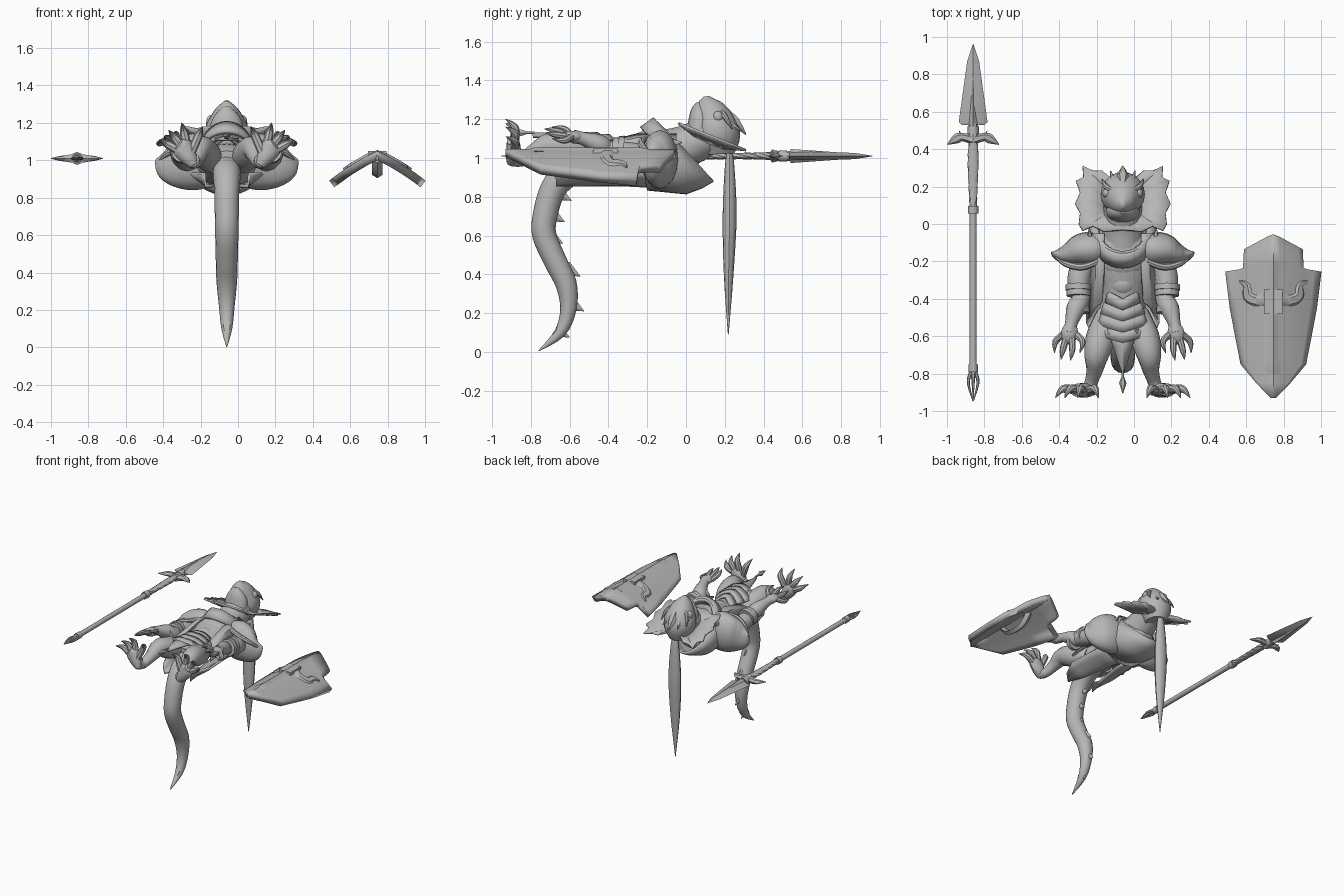
import bpy, bmesh, math
from mathutils import Vector, Matrix, Euler

CX = -0.06  # body centre line
grey = bpy.data.materials.new("stone_grey")
grey.diffuse_color = (0.47, 0.47, 0.47, 1)


def finish(name, bm, angle=40):
    bmesh.ops.recalc_face_normals(bm, faces=bm.faces)
    me = bpy.data.meshes.new(name)
    bm.to_mesh(me)
    bm.free()
    ob = bpy.data.objects.new(name, me)
    bpy.context.collection.objects.link(ob)
    me.materials.append(grey)
    bpy.ops.object.select_all(action='DESELECT')
    ob.select_set(True)
    bpy.context.view_layer.objects.active = ob
    bpy.ops.object.shade_smooth_by_angle(angle=math.radians(angle))
    return ob


def spline(pts, k):
    """Catmull-Rom interpolation of tuples."""
    out = []
    for i in range(len(pts) - 1):
        a, b, c, d = (Vector(pts[max(0, min(len(pts) - 1, j))]) for j in (i - 1, i, i + 1, i + 2))
        for s in range(k):
            t = s / k
            out.append(0.5 * (2 * b + (c - a) * t + (2 * a - 5 * b + 4 * c - d) * t * t
                              + (3 * b - a - 3 * c + d) * t ** 3))
    return out + [Vector(pts[-1])]


def tube(name, pts, n=12, k=4, ref=(1, 0, 0), twist=0):
    """Loft along (x, y, z, r[, r2]); r lies along ref."""
    pts = spline([p if len(p) == 5 else (*p, p[3]) for p in pts], k)
    bm, rings = bmesh.new(), []
    for i, p in enumerate(pts):
        c = Vector(p[:3])
        t = Vector(pts[min(i + 1, len(pts) - 1)][:3]) - Vector(pts[max(i - 1, 0)][:3])
        t.normalize()
        a = (Vector(ref) - t * t.dot(Vector(ref))).normalized()
        b = t.cross(a)
        ring = []
        for j in range(n):
            w = 2 * math.pi * j / n + twist * i
            ring.append(bm.verts.new(c + a * max(p[3], .001) * math.cos(w) + b * max(p[4], .001) * math.sin(w)))
        rings.append(ring)
    for r, q in zip(rings, rings[1:]):
        for j in range(n):
            bm.faces.new((r[j], r[(j + 1) % n], q[(j + 1) % n], q[j]))
    bm.faces.new(rings[0])
    bm.faces.new(rings[-1])
    return finish(name, bm)


def sheet(name, rows, thick, closed=False):
    """Grid surface through rows of points, given thickness."""
    bm = bmesh.new()
    g = [[bm.verts.new(p) for p in r] for r in rows]
    m = len(g[0])
    for r, q in zip(g, g[1:]):
        for j in range(m if closed else m - 1):
            bm.faces.new((r[j], r[(j + 1) % m], q[(j + 1) % m], q[j]))
    ob = finish(name, bm, 35)
    mod = ob.modifiers.new("thickness", 'SOLIDIFY')
    mod.thickness, mod.offset = thick, 0
    return ob


def ball(name, loc, rad, rot=(0, 0, 0), seg=20):
    bm = bmesh.new()
    bmesh.ops.create_uvsphere(bm, u_segments=seg, v_segments=seg // 2, radius=1)
    bm.transform(Matrix.LocRotScale(Vector(loc), Euler(rot), Vector(rad)))
    return finish(name, bm)


def box(name, loc, size):
    bm = bmesh.new()
    bmesh.ops.create_cube(bm, size=1)
    bm.transform(Matrix.LocRotScale(Vector(loc), None, Vector(size)))
    return finish(name, bm)


def B(s, x, y, z, *r):
    return (CX + s * x, y, z, *r)


# --- spear ---
SX, SZ = -0.86, 1.01
tube("spear_shaft", [(SX, -.78, SZ, .019), (SX, .1, SZ, .019)], 10, 1)
for y, r in ((.075, .028), (-.77, .025), (.5, .03)):
    tube("spear_ring", [(SX, y - .02, SZ, r), (SX, y + .02, SZ, r)], 10, 1)
tube("spear_grip", [(SX, .09, SZ, .02), (SX, .2, SZ, .025, .017), (SX, .35, SZ, .03, .018),
                    (SX, .46, SZ, .022)], 8, 6, twist=.3)
tube("spear_neck", [(SX, .44, SZ, .035), (SX, .5, SZ, .022), (SX, .55, SZ, .03)], 8, 2)
tube("spear_blade", [(SX, .53, SZ, .06, .02), (SX, .545, SZ, .077, .026), (SX, .87, SZ, .032, .016),
                     (SX, .963, SZ, .001)], 4, 1)
tube("blade_rib", [(SX, .54, SZ, .045, .036), (SX, .8, SZ, .004, .018)], 4, 1)
for s in (-1, 1):
    tube("spear_guard", [(SX, .45, SZ, .025, .03), (SX + s * .06, .465, SZ, .022, .02),
                         (SX + s * .09, .455, SZ, .026, .014), (SX + s * .138, .425, SZ, .002)], 6, 3, (0, 1, 0))
    tube("guard_barb", [(SX + s * .06, .46, SZ, .012), (SX + s * .075, .5, SZ, .001)], 6, 1)
    tube("butt_prong", [(SX + s * .012, -.79, SZ, .01), (SX + s * .026, -.85, SZ, .008),
                        (SX, -.95, SZ, .002)], 6, 3)
tube("spear_butt", [(SX, -.78, SZ, .022), (SX, -.83, SZ, .01), (SX, -.95, SZ, .002)], 6, 2)

# --- shield ---
HX = 0.745
drop = lambda d: .45 * abs(d) + .7 * d * d
OUT = [(-.135, .145, .08), (-.235, .15, .04), (-.252, .17, .03), (-.255, .244, 0), (-.45, .22, 0),
       (-.6, .192, 0), (-.75, .163, 0), (-.85, .08, 0), (-.93, .003, 0)]
sheet("shield_plate", [[(HX + u / 6 * w, y + (1 - abs(u / 6)) * bow, 1.025 - drop(u / 6 * w))
                        for u in range(-6, 7)] for y, w, bow in OUT], .045)
tube("emblem_stem", [(HX, -.2, 1.03, .045, .02), (HX, -.25, 1.035, .028, .02), (HX, -.72, 1.035, .028, .02),
                     (HX, -.78, 1.035, .045, .02), (HX, -.85, 1.03, .003)], 4, 1)
box("emblem_block", (HX, -.415, 1.025), (.1, .13, .05))
for s in (-1, 1):
    tube("emblem_arm", [(HX + s * x, y, 1.045 - drop(x), r, .018) for x, y, r in
                        ((.03, -.4, .04), (.09, -.41, .035), (.135, -.385, .035), (.14, -.33, .025),
                         (.175, -.305, .005))], 6, 3, (0, 1, 0))
tube("shield_handle", [(HX, -.28, 1.0, .028, .018), (HX, -.36, .93, .028, .018), (HX, -.5, .93, .028, .018),
                       (HX, -.58, 1.0, .028, .018)], 4, 3)

# --- tail with back spikes ---
TAIL = [(-.48, .97, .07), (-.6, .93, .075), (-.685, .84, .067), (-.727, .7, .064), (-.73, .6, .062), (-.675, .47, .059),
        (-.618, .35, .055), (-.607, .22, .042), (-.65, .1, .029), (-.76, 0.005, .003)]
tube("tail", [(CX, y, z, r) for y, z, r in TAIL], 16, 4)
for y, z in ((-.625, .79), (-.66, .68), (-.67, .57), (-.58, .4), (-.56, .22), (-.635, .085)):
    tube("tail_spike", [(CX, y - .04, z + .03, .018, .04), (CX, y + .035, z - .01, .001)], 8, 1)

# --- long spindle hanging behind the head ---
tube("hanging_spindle", [(CX, .225, 1.04, .02, .012), (CX, .225, .95, .035, .025), (CX, .225, .7, .05, .036),
                         (CX, .22, .4, .036, .025), (CX, .218, .09, .002)], 12, 4)

# --- torso, neck, armour ---
tube("torso", [(CX, -.58, 1.0, .08, .05), (CX, -.5, 1.0, .13, .085), (CX, -.38, 1.0, .115, .095),
               (CX, -.24, 1.0, .16, .13), (CX, -.12, .99, .17, .15), (CX, 0, .96, .12, .11),
               (CX, .06, .95, .05, .05)], 20, 4)
tube("neck", [(CX, -.1, 1.02, .12, .13), (CX, 0, 1.06, .11, .11), (CX, .12, 1.12, .1, .1)], 16, 3)
ball("belly_plate", (CX, -.32, 1.055), (.075, .07, .06))
ball("chest_plate", (CX, -.2, 1.06), (.13, .1, .08))


def tilted_ring(yf, zf, yb, zb, w, n=32):
    out = []
    for j in range(n):
        a = 2 * math.pi * j / n
        f = .5 + .5 * math.cos(a)
        out.append((CX + w * math.sin(a), yb + (yf - yb) * f, zb + (zf - zb) * f))
    return out


sheet("back_shell", [tilted_ring(-.15, 1.19, .14, .885, .135), tilted_ring(-.17, 1.17, .08, .85, .17),
                     tilted_ring(-.2, 1.12, 0, .82, .19), tilted_ring(-.24, 1.1, -.2, .84, .17)], .016, True)
sheet("collar", [tilted_ring(-.16, 1.2, .06, .93, .125), tilted_ring(-.23, 1.15, .04, .9, .15)], .025, True)
for s in (-1, 1):
    sheet("back_cape", [[B(s, a + (b - a) * u / 4, y, z + .07 * (u / 4) ** 2) for u in range(5)]
                        for y, z, a, b in ((-.1, .85, .01, .17), (-.3, .86, .025, .18), (-.53, .86, .06, .19),
                                           (-.67, .86, .11, .12))], .016)
    sheet("side_tabard", [[B(s, x, y, z) for x, z in ((.1, 1.12), (.14, 1.1), (.185, 1.0))]
                          for y in (-.05, -.25)] + [[B(s, .11, -.42, 1.08), B(s, .15, -.45, 1.06), B(s, .19, -.53, .98)]], .014)

# --- layered skirt with hanging pendant ---
for y, w, z in ((-.36, .085, 1.115), (-.42, .11, 1.125), (-.48, .125, 1.125), (-.535, .135, 1.125)):
    sheet("skirt_layer", [[(CX + u / 6 * w * q, y - d - .04 * (1 - abs(u) / 6), z - .055 * (u / 6) ** 2)
                           for u in range(-6, 7)] for d, q in ((0, .88), (.06, 1.05))], .018)
sheet("loincloth", [[(CX + u * w, y, 1.125 - .015 * abs(u)) for u in (-1, 0, 1)]
                    for y, w in ((-.56, .085), (-.65, .05), (-.79, .005))], .014)
tube("pendant", [(CX, -.78, 1.13, .006), (CX, -.82, 1.13, .008), (CX, -.85, 1.13, .02), (CX, -.905, 1.13, .002)], 6, 1)

# --- head ---
tube("head", [(CX, .17, 1.02, .07, .08), (CX, .165, 1.1, .112, .115), (CX, .15, 1.17, .115, .11),
              (CX, .125, 1.24, .082, .085), (CX, .11, 1.285, .05, .055), (CX, .105, 1.318, .012, .015)], 20, 4)
tube("jaw", [(CX, .06, 1.08, .09, .07), (CX, .07, 1.18, .09, .06), (CX, .07, 1.245, .062, .045),
             (CX, .075, 1.285, .02, .02)], 16, 3)
tube("crest", [(CX, .2, 1.24, .012, .02), (CX, .25, 1.19, .035, .03), (CX, .31, 1.12, .003)], 6, 2)
for s in (-1, 1):
    ball("eye", B(s, .082, .165, 1.21), (.028, .028, .032), seg=14)
    tube("brow", [B(s, .05, .18, 1.245, .01), B(s, .09, .2, 1.215, .016), B(s, .11, .24, 1.15, .003)], 8, 3)
    tube("horn", [B(s, .05, .22, 1.18, .022), B(s, .065, .285, 1.14, .002)], 6, 2)

# --- spiked frill around the head ---
HALF = [(0, .24), (.06, .24), (.11, .285), (.16, .285), (.215, .31), (.21, .25), (.25, .23), (.228, .17), (.255, .11),
        (.228, .06), (.235, .0), (.215, -.035), (.16, -.01), (.1, -.04), (0, -.03)]
LOOP = HALF + [(-x, y) for x, y in HALF[-2:0:-1]]
sheet("frill", [[(CX + x * q, .11 + (y - .11) * q, 1.06 + q * .06 - (y - .11) * .4 * q) for x, y in LOOP]
                for q in (.3, .65, 1)], .012, True)

for s in (-1, 1):
    # shoulder armour
    tube("pauldron", [B(s, .1, -.13, 1.0, .08, .13), B(s, .15, -.135, .995, .095, .15), B(s, .22, -.14, .985, .09, .145),
                      B(s, .285, -.16, .98, .065, .12), B(s, .34, -.165, .985, .035, .08),
                      B(s, .38, -.152, 1.0, .004, .01)], 16, 4, (0, 1, 0))
    tube("pauldron_rim", [B(s, .13, -.2, 1.1, .016), B(s, .22, -.23, 1.08, .018), B(s, .31, -.21, 1.04, .016),
                          B(s, .37, -.16, .99, .006)], 8, 4, (0, 0, 1))
    tube("shoulder_fin", [B(s, .17, -.12, 1.08, .025, .04), B(s, .18, -.02, 1.08, .003)], 6, 2)
    # arm and bracer
    tube("arm", [B(s, .2, -.18, 1.0, .065), B(s, .235, -.3, 1.02, .062), B(s, .225, -.4, 1.04, .05),
                 B(s, .25, -.45, 1.07, .052), B(s, .275, -.53, 1.1, .034), B(s, .285, -.58, 1.11, .036)], 12, 4)
    for y, r in ((-.34, .068), (-.37, .064), (-.46, .058)):
        tube("arm_band", [B(s, .237, y + .015, 1.04, r), B(s, .237, y - .015, 1.045, r)], 12, 1)
    ball("palm", B(s, .285, -.585, 1.11), (.045, .06, .03), (0, 0, s * .15))
    for x0, x1, x2, y1, y2, z in ((-.035, -.07, -.055, -.63, -.69, 1.15), (-.012, -.015, -.005, -.67, -.73, 1.14),
                                  (.012, .035, .045, -.67, -.725, 1.12), (.035, .075, .08, -.63, -.69, 1.09)):
        tube("finger", [B(s, .285 + x0, -.59, 1.11, .018), B(s, .285 + x1, y1, z, .017),
                        B(s, .285 + x2, y2, z + .01, .002)], 8, 4)
    # leg and clawed foot
    tube("leg", [B(s, .075, -.48, .99, .065), B(s, .115, -.6, 1.035, .08), B(s, .14, -.7, 1.065, .066),
                 B(s, .15, -.78, 1.03, .045), B(s, .17, -.85, .99, .035), B(s, .185, -.9, 1.0, .04)], 12, 4)
    tube("foot", [B(s, .175, -.9, .97, .025), B(s, .2, -.89, 1.01, .045, .04), B(s, .24, -.89, 1.07, .055, .035),
                  B(s, .26, -.9, 1.09, .03, .025)], 10, 3)
    for x, z in ((.13, 1.18), (.24, 1.2), (.31, 1.16), (.36, 1.11)):
        xm, zm = .2 + (x - .2) * .65, 1.02 + (z - 1.02) * .65
        tube("toe", [B(s, .2, -.9, 1.02, .024), B(s, xm, -.88, zm, .023),
                     B(s, .2 + (x - .2) * .85, -.895, 1.02 + (z - 1.02) * .85, .015), B(s, x, -.93, z, .002)], 8, 3, (0, 1, 0))
